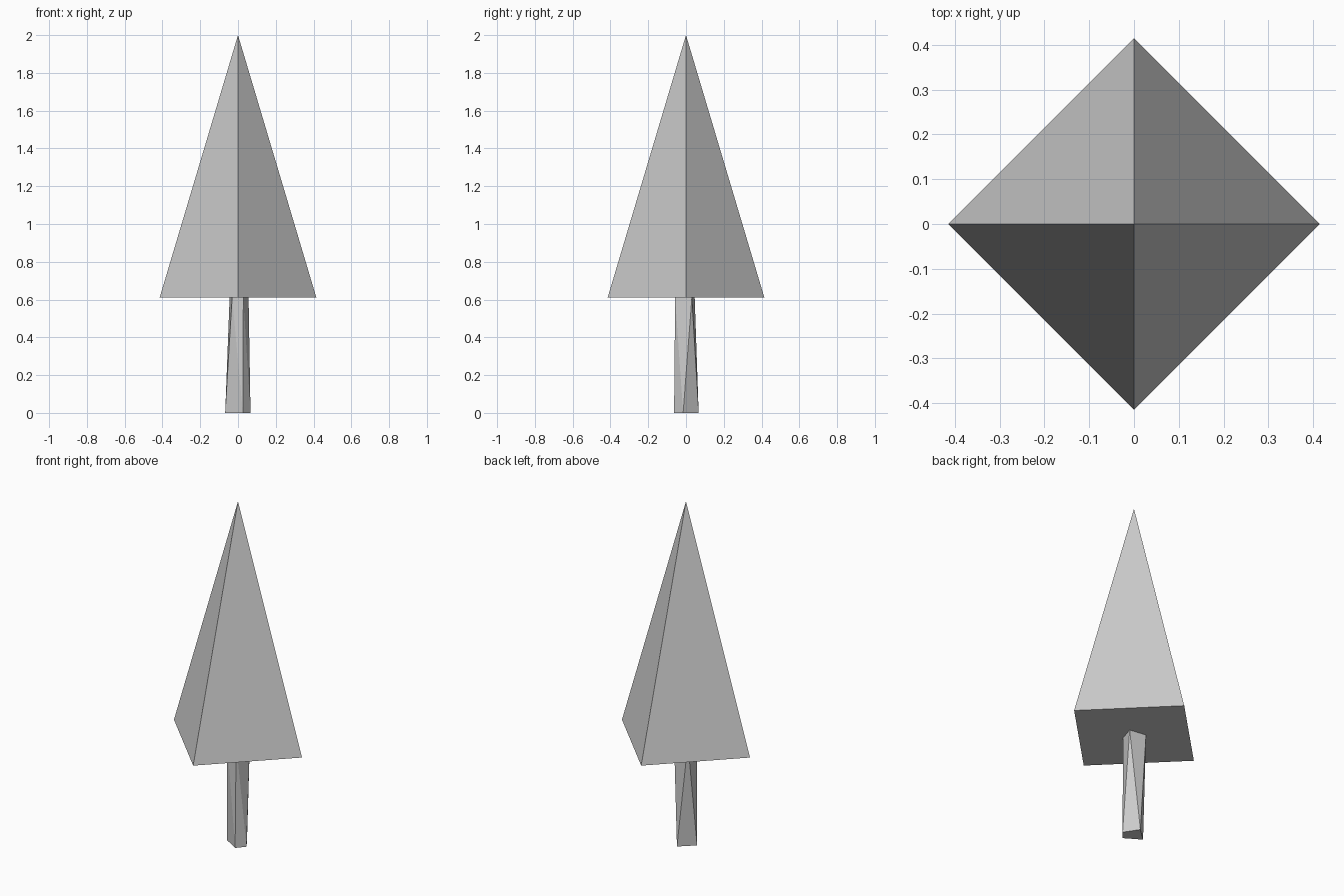
import bpy, bmesh
from math import radians, cos, sin

if "Cube" in bpy.data.objects:
    bpy.data.objects.remove(bpy.data.objects["Cube"])

TRUNK_TOP = 0.61
HEIGHT = 2.0


def make_object(name, bm):
    bmesh.ops.recalc_face_normals(bm, faces=bm.faces)
    mesh = bpy.data.meshes.new(name)
    bm.to_mesh(mesh)
    bm.free()
    obj = bpy.data.objects.new(name, mesh)
    bpy.context.collection.objects.link(obj)
    return obj


def ring(bm, angles, radius, z):
    return [bm.verts.new((radius * cos(radians(a)), radius * sin(radians(a)), z))
            for a in angles]


# Foliage: closed four-sided pyramid with its corners on the axes
bm = bmesh.new()
base = ring(bm, (0, 90, 180, 270), 0.415, TRUNK_TOP)
apex = bm.verts.new((0, 0, HEIGHT))
bm.faces.new(base)
for i in range(4):
    bm.faces.new((base[i], base[(i + 1) % 4], apex))
make_object("foliage", bm)

# Trunk: uneven four-sided post, tapered and twisted, sides split in triangles
bm = bmesh.new()
angles = (185, 292, 347, 440)
bottom = ring(bm, angles, 0.068, 0)
top = ring(bm, [a - 51 for a in angles], 0.064, TRUNK_TOP)
bm.faces.new(bottom)
bm.faces.new(top)
for i in range(4):
    j = (i + 1) % 4
    bm.faces.new((bottom[i], bottom[j], top[j]))
    bm.faces.new((bottom[i], top[j], top[i]))
make_object("trunk", bm)
